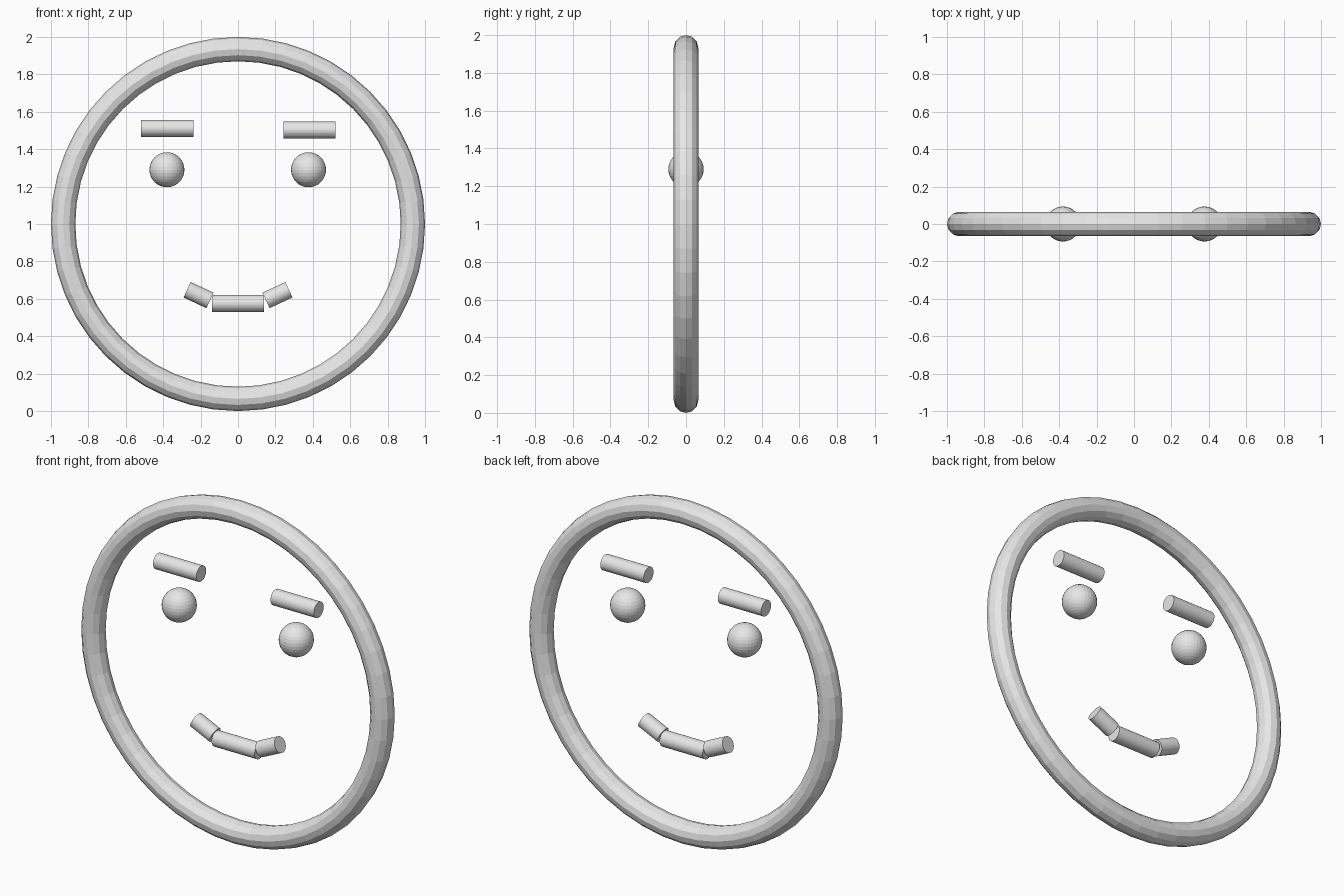
import bpy, math

if "Cube" in bpy.data.objects:
    bpy.data.objects.remove(bpy.data.objects["Cube"])

grey = bpy.data.materials.new("plain_grey")
grey.diffuse_color = (0.8, 0.8, 0.8, 1)
grey.use_nodes = True
grey.node_tree.nodes["Principled BSDF"].inputs["Base Color"].default_value = grey.diffuse_color


def finish(name):
    ob = bpy.context.object
    ob.name = name
    ob.data.materials.append(grey)


def bar(name, x, z, length, tilt=0):
    """Round bar lying in the face plane, tilted about y."""
    bpy.ops.mesh.primitive_cylinder_add(
        vertices=32, radius=0.0455, depth=length, location=(x, 0, z),
        rotation=(0, math.radians(90 + tilt), 0))
    finish(name)


# Face outline ring
bpy.ops.mesh.primitive_torus_add(
    major_segments=48, minor_segments=12, major_radius=0.935, minor_radius=0.065,
    location=(0, 0, 1), rotation=(math.pi / 2, 0, 0))
finish("face_ring")

# Eyes
for side, x in (("left", -0.38), ("right", 0.377)):
    bpy.ops.mesh.primitive_uv_sphere_add(
        segments=32, ring_count=16, radius=0.0935, location=(x, 0, 1.29))
    finish(side + "_eye")

# Eyebrows
bar("left_eyebrow", -0.378, 1.511, 0.28)
bar("right_eyebrow", 0.382, 1.503, 0.28)

# Mouth: a straight middle and two upturned corners
bar("mouth_middle", 0, 0.575, 0.278)
bar("mouth_left", -0.211, 0.62, 0.135, 25)
bar("mouth_right", 0.211, 0.62, 0.135, -25)
